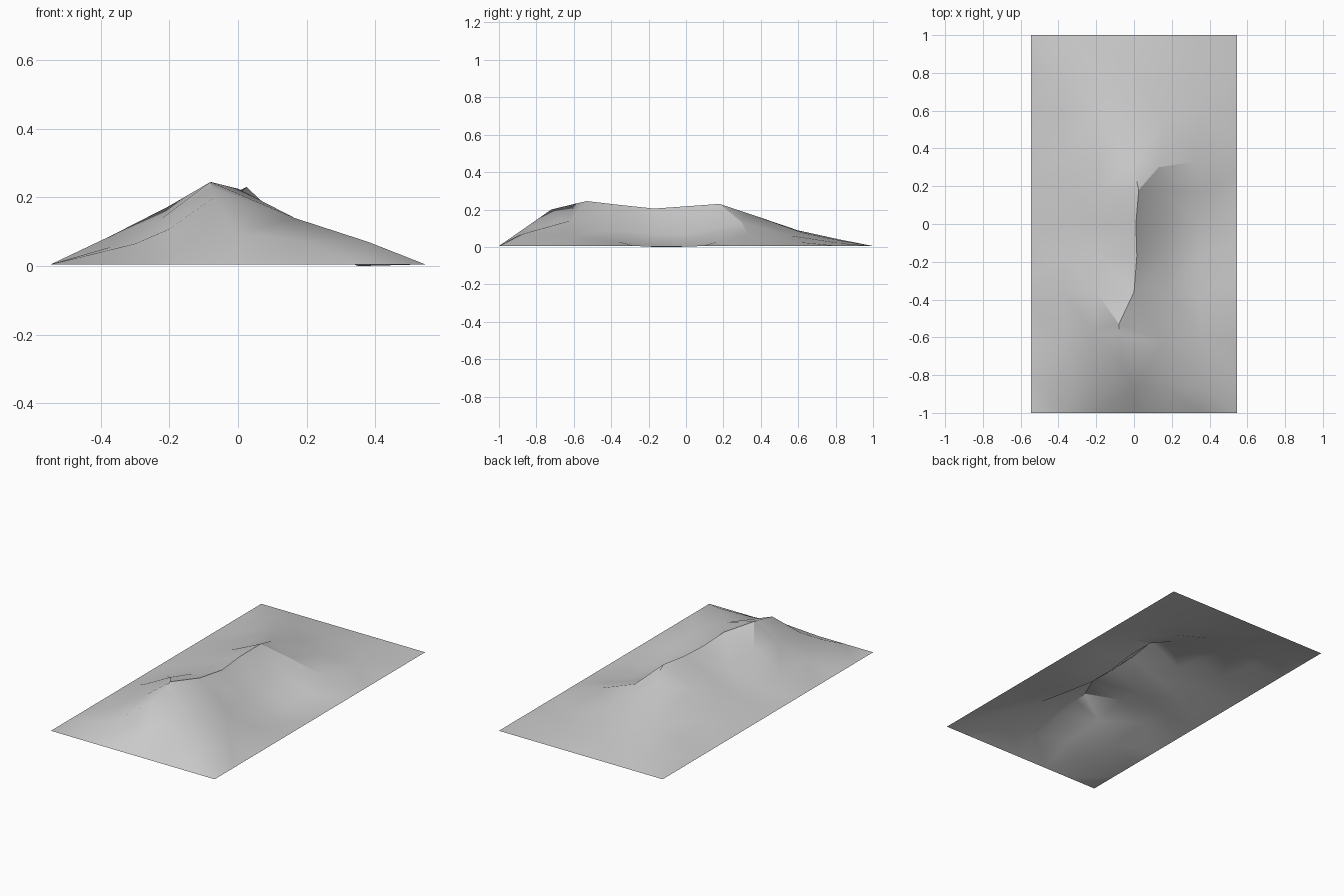
import bpy
from mathutils import Vector
from mathutils.geometry import delaunay_2d_cdt

cube = bpy.data.objects.get("Cube")
if cube:
    bpy.data.objects.remove(cube, do_unlink=True)

HALF_WIDTH, HALF_LENGTH, RIM = .545, 1, .005

# Crest of the hill, from front to back
front_brow, back_brow = (-.07, -.72, .2), (-.02, .62, .077)
front_peak, back_peak = (-.08, -.53, .245), (.025, .18, .23)
crest = [(-.075, -.6, .229), front_peak, (0, -.36, .225), (.015, -.17, .205),
         (.01, 0, .217), back_peak, (-.01, .33, .18)]

# Sharp shoulders beside the two peaks
front_shoulder = [front_peak, (-.2, -.36, .175)]
back_shoulder = [back_peak, (.13, .3, .13), (.32, .33, .068)]

# Rounded spurs running down to the rim
spurs = [
    [front_brow, crest[0]],
    [crest[-1], back_brow],
    [front_peak, (.165, -.62, .14), (.38, -.87, .07)],
    [front_brow, (-.2, -.8, .108), (-.3, -.87, .065)],
    [front_shoulder[-1], (-.37, -.36, .088)],
    [crest[-1], (-.2, .6, .088), (-.37, .82, .04)],
]

# Slopes and hollows between the spurs
slopes = [
    (0, -.87, .095), (.18, -.87, .075), (-.37, -.62, .056), (-.22, -.57, .14),
    (.36, -.6, .06), (.18, -.37, .09), (.36, -.37, .03),
    (.17, -.17, .07), (.35, -.17, 0), (.17, 0, .07), (.35, 0, .001),
    (.17, .17, .095), (.36, .17, .028),
    (-.18, -.17, .13), (-.36, -.17, .067), (-.18, 0, .135), (-.36, 0, .067),
    (-.18, .18, .137), (-.36, .18, .068), (-.18, .36, .115), (-.36, .36, .06),
    (-.37, .6, .043), (.16, .55, .062), (.36, .6, .026),
    (0, .82, .035), (-.2, .82, .04), (.25, .82, .02),
]


def rim_points(across, along):
    """Walk counter-clockwise around the flat rectangular rim."""
    corners = [(-1, -1), (1, -1), (1, 1), (-1, 1)]
    loop = []
    for i, (ax, ay) in enumerate(corners):
        bx, by = corners[(i + 1) % len(corners)]
        steps = across if ay == by else along
        for s in range(steps):
            t = s / steps
            loop.append(((ax + (bx - ax) * t) * HALF_WIDTH,
                         (ay + (by - ay) * t) * HALF_LENGTH, RIM))
    return loop


points, edges, sharp = [], [], set()


def add_path(path, hard=False):
    """Register each point once and keep the path as mesh edges."""
    ids = []
    for p in path:
        if p not in points:
            points.append(p)
        ids.append(points.index(p))
    pairs = list(zip(ids, ids[1:]))
    edges.extend(pairs)
    if hard:
        sharp.update(frozenset(pair) for pair in pairs)


rim = rim_points(6, 11)
add_path(rim + rim[:1])
for path in (crest, front_shoulder, back_shoulder):
    add_path(path, hard=True)
for spur in spurs:
    add_path(spur)
points.extend(slopes)

# Triangulate the sheet, then lift it to its heights
flat = [Vector(p[:2]) for p in points]
verts, _, faces, origin, _, _ = delaunay_2d_cdt(flat, edges, [], 0, 1e-5)
lifted = [(v.x, v.y, points[o[0]][2] if o else RIM) for v, o in zip(verts, origin)]

mesh = bpy.data.meshes.new("hill_terrain")
mesh.from_pydata(lifted, [], faces)
mesh.validate()
hill = bpy.data.objects.new("hill_terrain", mesh)
bpy.context.collection.objects.link(hill)

# Plain grey stone colour
grey = (.6, .6, .6, 1)
stone = bpy.data.materials.new("light_grey")
stone.use_nodes = True
stone.diffuse_color = grey
stone.node_tree.nodes["Principled BSDF"].inputs["Base Color"].default_value = grey
mesh.materials.append(stone)

# Soft shading, broken along the crest and shoulders
for face in mesh.polygons:
    face.use_smooth = True
for edge in mesh.edges:
    ends = frozenset(i for v in edge.vertices for i in origin[v])
    edge.use_edge_sharp = ends in sharp
